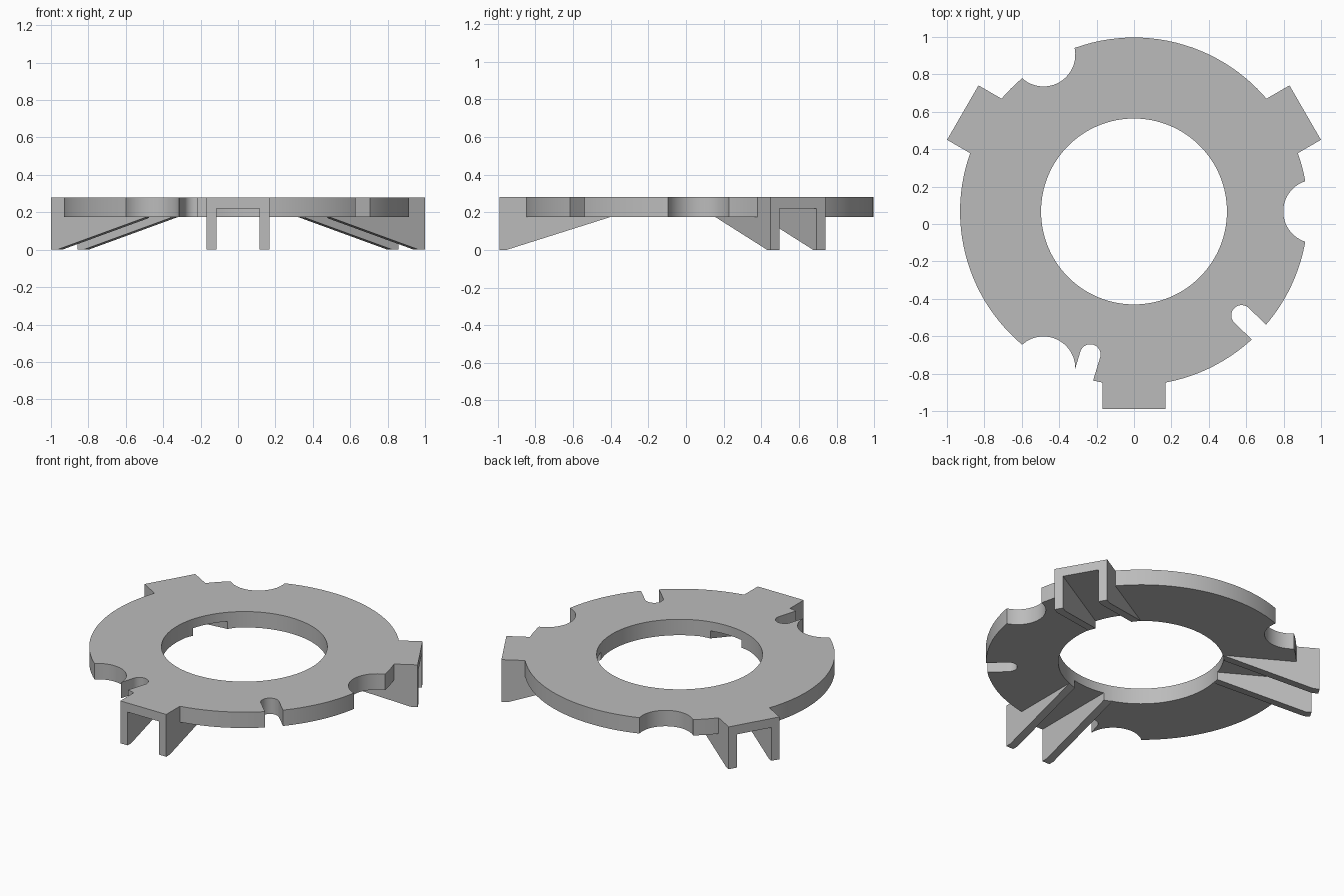
import bpy
import bmesh
from math import cos, sin, radians
from mathutils import Matrix

old = bpy.data.objects.get("Cube")
if old:
    bpy.data.objects.remove(old, do_unlink=True)

CENTRE_Y = 0.067
RIM, HOLE = 0.93, 0.497
BOTTOM, TOP, CHANNEL_TOP = 0.175, 0.28, 0.22
CENTRE = Matrix.Translation((0, CENTRE_Y, 0))

grey = bpy.data.materials.new("mid grey")
grey.use_nodes = True
colour = (0.5, 0.5, 0.5, 1)
grey.diffuse_color = colour
grey.node_tree.nodes["Principled BSDF"].inputs["Base Color"].default_value = colour


def prism(name, points, axis, angle=0):
    """Extrude a closed outline along an axis vector, then turn it about the ring centre."""
    bm = bmesh.new()
    face = bm.faces.new([bm.verts.new(p) for p in points])
    moved = bmesh.ops.extrude_face_region(bm, geom=[face])["geom"]
    bmesh.ops.translate(bm, vec=axis, verts=[v for v in moved if isinstance(v, bmesh.types.BMVert)])
    bmesh.ops.recalc_face_normals(bm, faces=bm.faces)
    bm.transform(CENTRE @ Matrix.Rotation(radians(angle), 4, "Z"))
    mesh = bpy.data.meshes.new(name)
    bm.to_mesh(mesh)
    bm.free()
    mesh.materials.append(grey)
    obj = bpy.data.objects.new(name, mesh)
    bpy.context.collection.objects.link(obj)
    return obj


def arc(x, radius, z, start, end, steps):
    angles = [radians(start + (end - start) * i / steps) for i in range(steps + 1)]
    return [(x + radius * cos(a), radius * sin(a), z) for a in angles]


def disc(name, x, radius, z, height, steps, angle=0):
    return prism(name, arc(x, radius, z, 0, 360, steps)[:-1], (0, 0, height), angle)


def combine(target, tool, operation):
    """Apply a boolean and discard the tool."""
    mod = target.modifiers.new(operation, "BOOLEAN")
    mod.operation, mod.solver, mod.object = operation, "EXACT", tool
    bpy.context.view_layer.objects.active = target
    bpy.ops.object.modifier_apply(modifier=mod.name)
    bpy.data.objects.remove(tool, do_unlink=True)


# Flat disc
ring = disc("mounting_ring", 0, RIM, BOTTOM, TOP - BOTTOM, 128)

# Three tapered foot brackets
HALF, INNER = 0.168, 0.114
profile = [(0.467, TOP), (1.057, TOP), (1.057, 0), (1.02, 0), (0.467, BOTTOM)]
for angle in (30, 150, 270):
    points = [(u, -HALF, z) for u, z in profile]
    combine(ring, prism("bracket", points, (0, 2 * HALF, 0), angle), "UNION")

# Channel under each bracket, leaving two side ribs
for angle in (30, 150, 270):
    points = [(u, -INNER, z) for u, z in ((0.3, -0.1), (1.2, -0.1), (1.2, CHANNEL_TOP), (0.3, CHANNEL_TOP))]
    combine(ring, prism("channel", points, (0, 2 * INNER, 0), angle), "DIFFERENCE")

# Central opening
combine(ring, disc("opening", 0, HOLE, -0.2, 0.8, 128), "DIFFERENCE")

# Round bites in the rim
for angle in (0, 120, 240):
    combine(ring, disc("bite", 0.968, 0.17, -0.2, 0.8, 64, angle), "DIFFERENCE")

# Narrow round-ended slots
SLOT = 0.055
for angle in (253, 316):
    points = arc(0.8, SLOT, -0.2, 90, 270, 24) + [(1.2, -SLOT, -0.2), (1.2, SLOT, -0.2)]
    combine(ring, prism("slot", points, (0, 0, 0.8), angle), "DIFFERENCE")

# Smooth curved walls, crisp edges
bpy.ops.object.select_all(action="DESELECT")
ring.select_set(True)
bpy.context.view_layer.objects.active = ring
bpy.ops.object.shade_smooth_by_angle(angle=radians(25))
